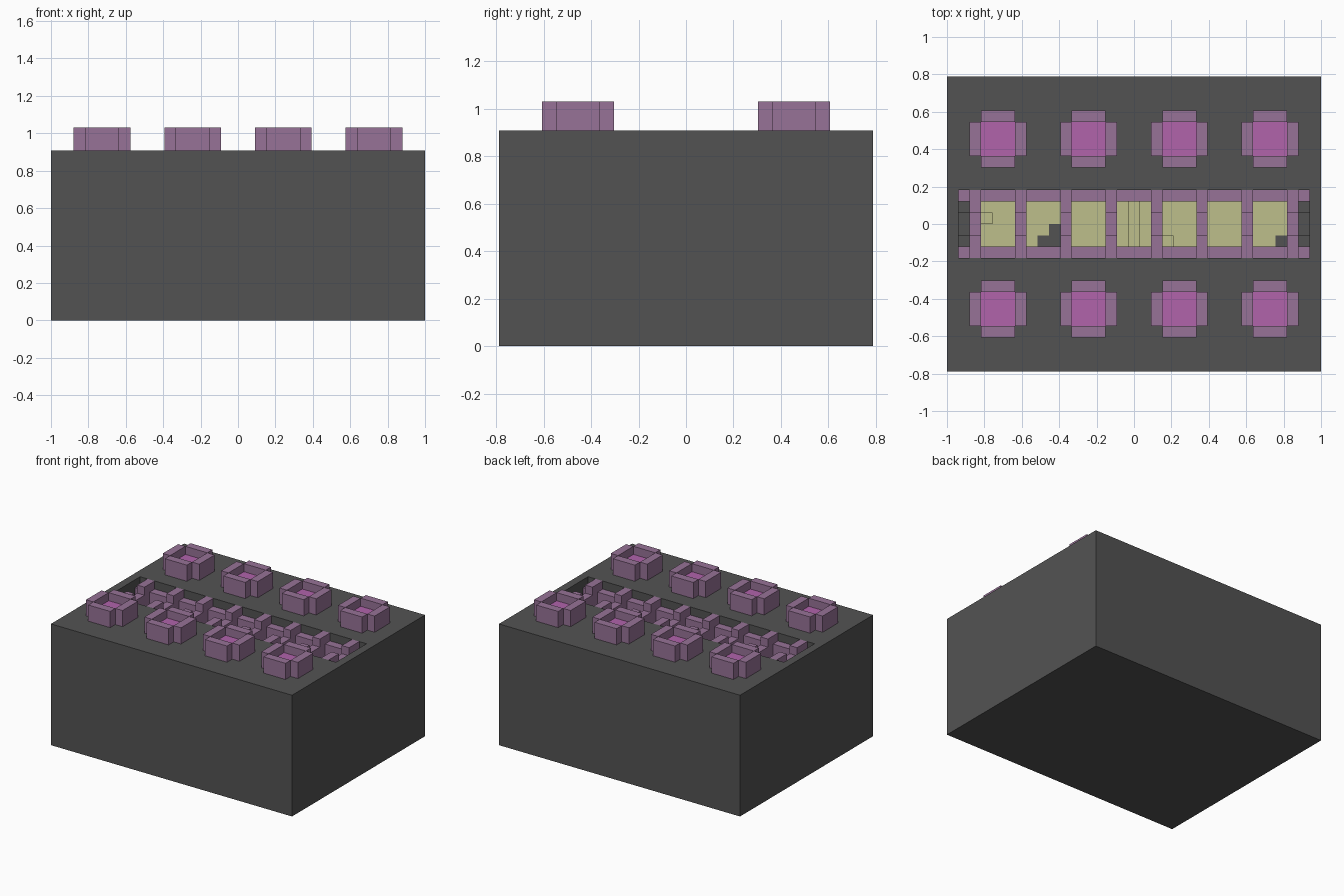
import bpy
import bmesh
from mathutils import Vector

default = bpy.data.objects.get("Cube")
if default:
    bpy.data.objects.remove(default, do_unlink=True)

U = 2 / 33  # one block
DECK, PIT, RAIL = 15, 10, 14  # heights in blocks


def material(name, rgb):
    m = bpy.data.materials.new(name)
    m.use_nodes = True
    m.diffuse_color = (*rgb, 1)
    m.node_tree.nodes["Principled BSDF"].inputs["Base Color"].default_value = (*rgb, 1)
    return m


stone = material("dark_grey", (0.086, 0.086, 0.086))
mauve = material("mauve", (0.31, 0.17, 0.31))
magenta = material("magenta", (0.44, 0.125, 0.41))
straw = material("pale_yellow", (0.51, 0.52, 0.26))


def add_box(bm, lo, hi):
    """Box between two corners given in blocks."""
    lo, hi = Vector(lo) * U, Vector(hi) * U
    for v in bmesh.ops.create_cube(bm, size=1)["verts"]:
        v.co = Vector([hi[i] if v.co[i] > 0 else lo[i] for i in range(3)])


def finish(bm, name, mat):
    mesh = bpy.data.meshes.new(name)
    bmesh.ops.recalc_face_normals(bm, faces=bm.faces)
    bm.to_mesh(mesh)
    bm.free()
    mesh.materials.append(mat)
    obj = bpy.data.objects.new(name, mesh)
    bpy.context.collection.objects.link(obj)
    return obj


def boxes(name, mat, corners):
    bm = bmesh.new()
    for lo, hi in corners:
        add_box(bm, lo, hi)
    return finish(bm, name, mat)


# Solid base with a long trench sunk into its top
bm = bmesh.new()
add_box(bm, (-16.5, -13, 0), (16.5, 13, DECK))
bm.faces.ensure_lookup_table()
top = max(bm.faces, key=lambda f: f.calc_center_median().z)
bmesh.ops.inset_individual(bm, faces=[top], thickness=0.1)
for v in top.verts:
    v.co.x = (15.5 if v.co.x > 0 else -15.5) * U
    v.co.y = (3 if v.co.y > 0 else -3) * U
bmesh.ops.inset_individual(bm, faces=[top], thickness=0)
for v in top.verts:
    v.co.z = PIT * U
finish(bm, "base", stone)

# Planters: four walls around a filled square, in two rows of four
for row, y in (("front", -7.5), ("back", 7.5)):
    for n, x in enumerate((-12, -4, 4, 12)):
        walls = []
        for s in (-1, 1):
            walls.append(((x + 2 * s - .5, y - 1.5, DECK), (x + 2 * s + .5, y + 1.5, DECK + 2)))
            walls.append(((x - 1.5, y + 2 * s - .5, DECK), (x + 1.5, y + 2 * s + .5, DECK + 2)))
        boxes(f"{row}_planter_walls_{n + 1}", mauve, walls)
        boxes(f"{row}_planter_filling_{n + 1}", magenta,
              [((x - 1.5, y - 1.5, DECK), (x + 1.5, y + 1.5, DECK + 1))])

# Side rails along the trench
for name, y in (("front_rail", -3), ("back_rail", 2)):
    boxes(name, mauve, [((-15.5, y, PIT), (15.5, y + 1, RAIL))])

# Cross bars with raised ends
for n in range(8):
    x = -14.5 + 4 * n
    boxes(f"cross_bar_{n + 1}", mauve, [
        ((x, -1, PIT), (x + 1, 1, RAIL)),
        ((x, 1, PIT), (x + 1, 3, DECK)),
        ((x, -3, PIT), (x + 1, -1, DECK))])

# Straw beds between the bars, with a few uneven blocks
for n in range(7):
    x = -13.5 + 4 * n
    boxes(f"straw_bed_{n + 1}", straw, [((x, -2, PIT), (x + 3, 2, PIT + 1))])
boxes("straw_lumps", straw, [
    ((-13.5, 0, PIT + 1), (-12.5, 1, PIT + 2)),
    ((-.5, -2, PIT + 1), (.5, 2, PIT + 2)),
    ((2.5, -2, PIT + 1), (3.5, -1, PIT + 2))])

# Bare patches in the straw
patch = PIT + 1.1
boxes("bare_patches", stone, [
    ((-8.5, -2, PIT), (-6.5, -1, patch)),
    ((-7.5, -1, PIT), (-6.5, 0, patch)),
    ((12.5, -2, PIT), (13.5, -1, patch))])

# Steps in the trench ends
for name, x in (("right_end_step", -15.5), ("left_end_step", 14.5)):
    boxes(name, stone, [((x, -1, PIT), (x + 1, 1, PIT + 1))])
